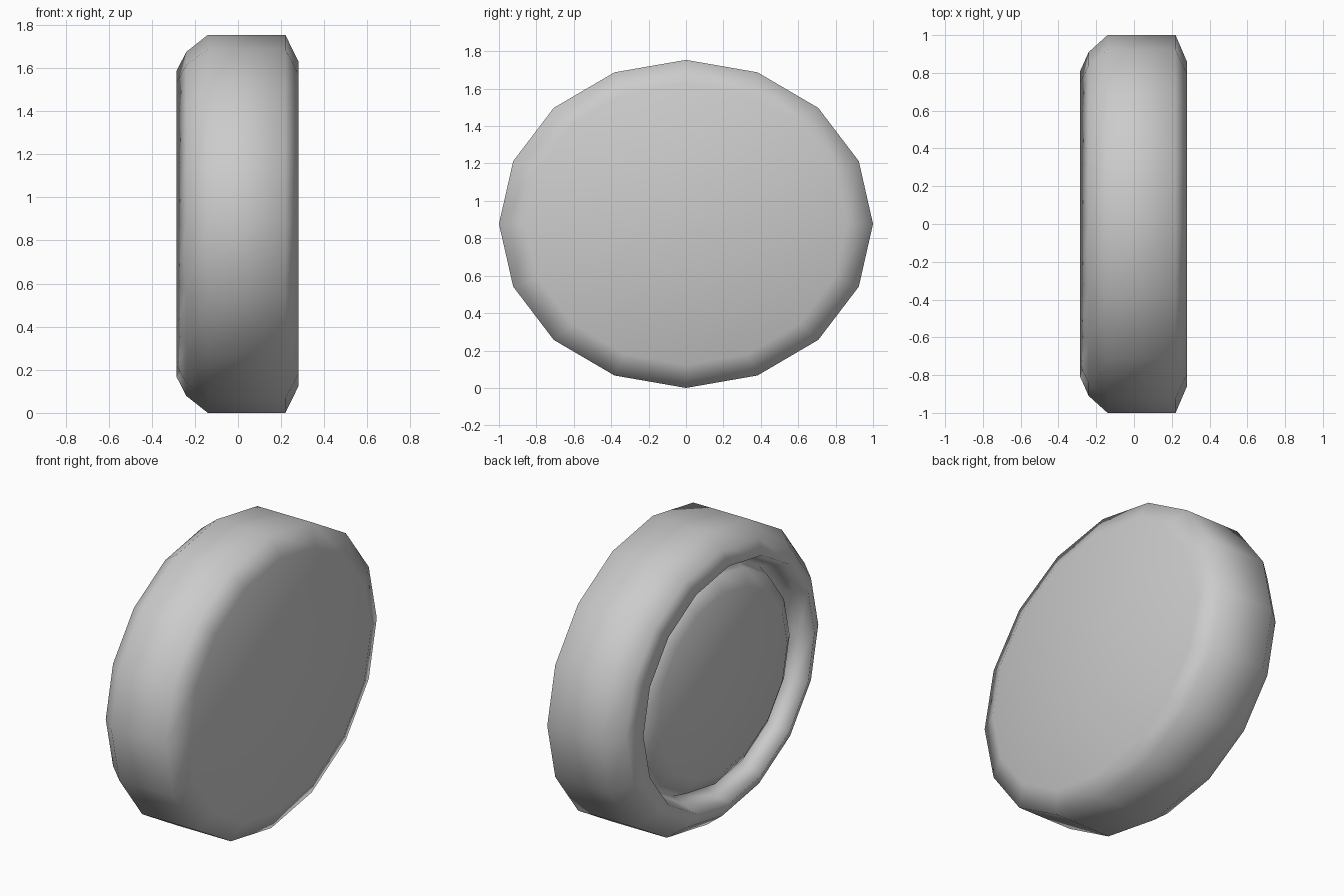
import bpy, bmesh, math

if "Cube" in bpy.data.objects:
    bpy.data.objects.remove(bpy.data.objects["Cube"])

SIDES = 16
HALF_Z = 0.877      # wheel is slightly squashed in height


def lathe(name, profile, cap_start=False, cap_end=False):
    """Spin (x, radius) points around the x axis, with optional flat end caps."""
    bm = bmesh.new()
    rings = []
    for x, r in profile:
        rings.append([bm.verts.new((x,
                                    r * math.cos(2 * math.pi * i / SIDES),
                                    HALF_Z + HALF_Z * r * math.sin(2 * math.pi * i / SIDES)))
                      for i in range(SIDES)])
    for a, b in zip(rings, rings[1:]):
        for i in range(SIDES):
            j = (i + 1) % SIDES
            bm.faces.new((a[i], a[j], b[j], b[i]))
    if cap_start:
        bm.faces.new(rings[0][::-1])
    if cap_end:
        bm.faces.new(rings[-1])
    bmesh.ops.recalc_face_normals(bm, faces=bm.faces)
    for f in bm.faces:
        f.smooth = True
    mesh = bpy.data.meshes.new(name)
    bm.to_mesh(mesh)
    bm.free()
    obj = bpy.data.objects.new(name, mesh)
    bpy.context.collection.objects.link(obj)
    return obj


# Whole wheel: flat right face, tread, rounded left shoulder, lip,
# groove behind the lip, then the raised hub disc
lathe("wheel", [
    (0.28, 0.86), (0.22, 1.0),                      # right face and bevel
    (-0.14, 1.0), (-0.24, 0.91), (-0.285, 0.81),    # tread and shoulder
    (-0.20, 0.78), (-0.11, 0.75),                   # groove wall
    (-0.19, 0.71), (-0.245, 0.61),                  # hub edge and chamfer
], cap_start=True, cap_end=True)
